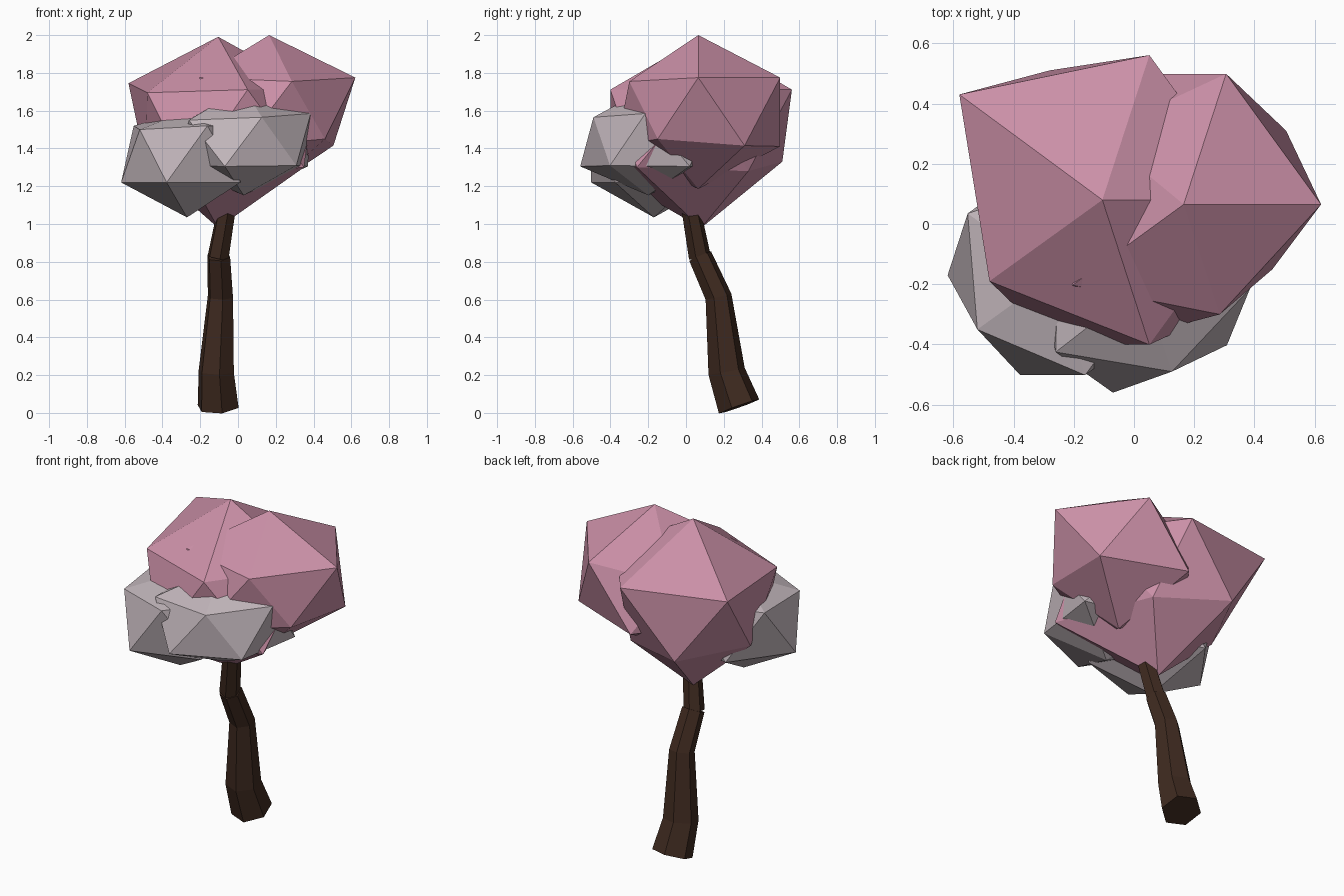
import bpy, bmesh, math
from mathutils import Vector, Matrix

cube = bpy.data.objects.get("Cube")
if cube:
    bpy.data.objects.remove(cube, do_unlink=True)


def make_material(name, colour):
    mat = bpy.data.materials.new(name)
    mat.use_nodes = True
    mat.diffuse_color = (*colour, 1)
    mat.node_tree.nodes["Principled BSDF"].inputs["Base Color"].default_value = (*colour, 1)
    return mat


blossom_pink = make_material("blossom pink", (0.60, 0.28, 0.39))
pale_grey = make_material("pale grey", (0.53, 0.46, 0.49))
bark_brown = make_material("bark brown", (0.049, 0.023, 0.014))


def finish(bm, name, mat):
    bmesh.ops.recalc_face_normals(bm, faces=bm.faces[:])
    mesh = bpy.data.meshes.new(name)
    bm.to_mesh(mesh)
    bm.free()
    mesh.materials.append(mat)
    obj = bpy.data.objects.new(name, mesh)
    bpy.context.collection.objects.link(obj)
    return obj


def foliage(name, mat, centre, width, height, pulls=()):
    """Squashed icosahedron; each pull drags its nearest corner to a point."""
    bm = bmesh.new()
    shape = Matrix.Translation(centre) @ Matrix.Diagonal((width, width, height, 1))
    bmesh.ops.create_icosphere(bm, subdivisions=1, radius=1, matrix=shape)
    for target in map(Vector, pulls):
        corner = min(bm.verts, key=lambda v: (v.co - target).length)
        corner.co = target
    return finish(bm, name, mat)


def limb(name, rings, sides=6, phase=math.radians(40)):
    """Faceted tube through (centre, radius) rings, each square to the path."""
    bm = bmesh.new()
    centres = [Vector(c) for c, r in rings]
    loops = []
    for i, (c, r) in enumerate(rings):
        along = centres[min(i + 1, len(rings) - 1)] - centres[max(i - 1, 0)]
        turn = Vector((0, 0, 1)).rotation_difference(along)
        loop = []
        for k in range(sides):
            a = phase + k * math.tau / sides
            offset = Vector((math.cos(a), math.sin(a), 0)) * r
            loop.append(bm.verts.new(centres[i] + turn @ offset))
        loops.append(loop)
    for low, high in zip(loops, loops[1:]):
        for k in range(sides):
            n = (k + 1) % sides
            bm.faces.new((low[k], low[n], high[n], high[k]))
    bm.faces.new(loops[0])
    bm.faces.new(loops[-1])
    return finish(bm, name, bark_brown)


# Blossom clumps
foliage("left_blossom", blossom_pink, (-0.105, 0.08, 1.485), 0.565, 0.506,
        [(-0.58, 0.43, 1.745), (-0.48, -0.19, 1.695), (0.35, -0.26, 1.30),
         (-0.28, 0.51, 1.33), (-0.49, 0.08, 1.32), (0.14, 0.33, 1.28)])
foliage("right_blossom", blossom_pink, (0.165, 0.065, 1.593), 0.51, 0.407,
        [(0.285, -0.30, 1.755), (0.46, -0.15, 1.45), (0.505, 0.31, 1.415),
         (-0.12, 0.30, 1.68)])

# Pale clumps at the front
foliage("front_right_clump", pale_grey, (0.03, -0.20, 1.437), 0.385, 0.285,
        [(0.126, -0.49, 1.565), (-0.07, -0.56, 1.305), (-0.26, -0.425, 1.55),
         (0.385, -0.215, 1.585), (0.37, 0.02, 1.305)])
foliage("front_left_clump", pale_grey, (-0.27, -0.17, 1.37), 0.39, 0.335,
        [(-0.52, -0.35, 1.5), (-0.27, -0.17, 1.6)])

# Bent trunk in two stacked pieces
limb("lower_trunk", [((-0.105, 0.281, 0.034), 0.115), ((-0.115, 0.215, 0.22), 0.099),
                     ((-0.093, 0.172, 0.615), 0.071), ((-0.102, 0.075, 0.83), 0.064)])
limb("upper_trunk", [((-0.105, 0.073, 0.825), 0.059), ((-0.058, 0.024, 1.09), 0.050)])
